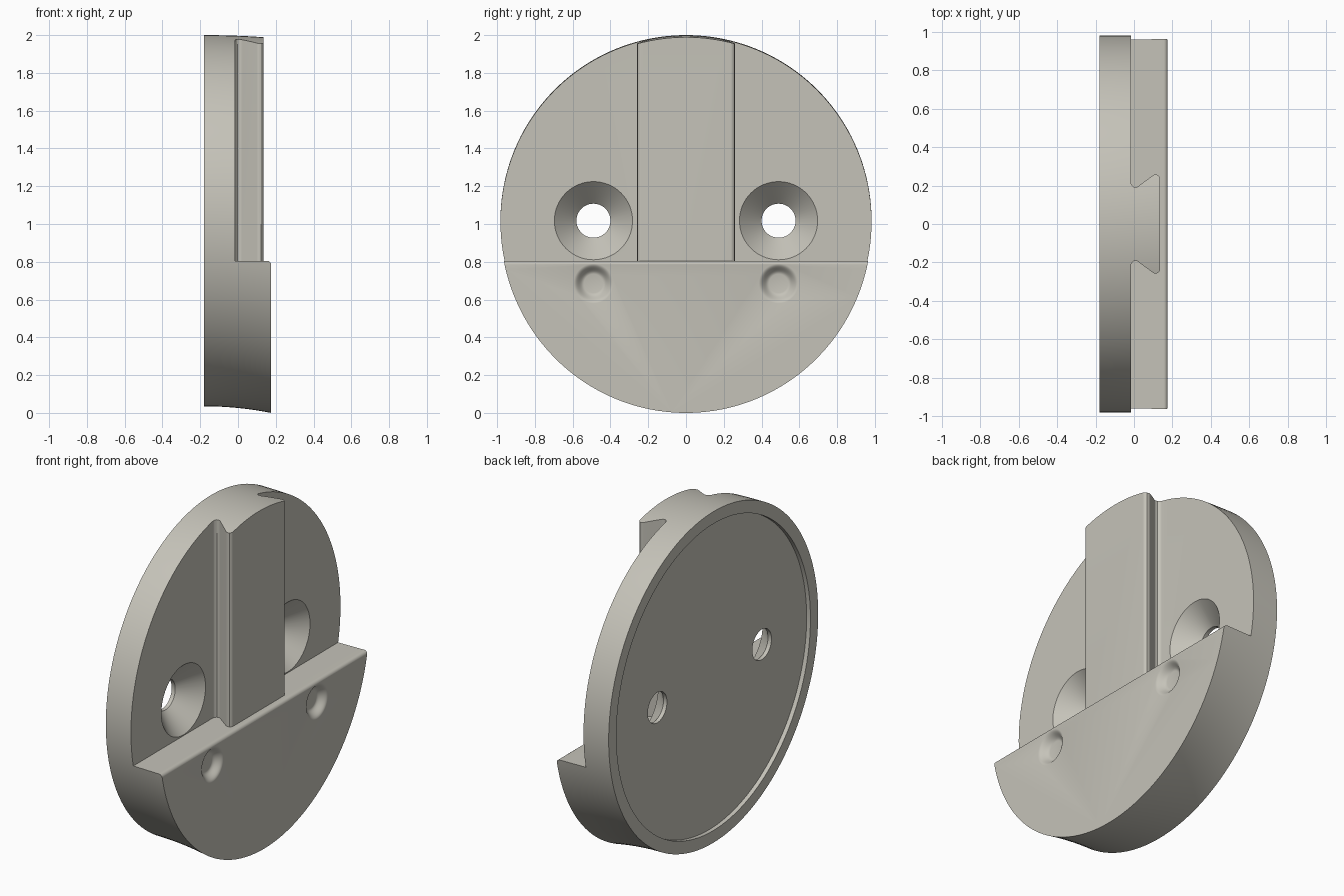
import bpy, bmesh, math
from mathutils import Vector

if "Cube" in bpy.data.objects:
    bpy.data.objects.remove(bpy.data.objects["Cube"])

R, CZ = 0.9825, 1.0175          # disc radius and centre height
BACK, FACE, RIB, FRONT = -0.18, -0.015, 0.135, 0.175
LEDGE = 0.805

mat = bpy.data.materials.new("warm grey")
mat.diffuse_color = (0.56, 0.545, 0.485, 1)
mat.use_nodes = True
mat.node_tree.nodes["Principled BSDF"].inputs["Base Color"].default_value = mat.diffuse_color


def finish(bm, name):
    bmesh.ops.recalc_face_normals(bm, faces=bm.faces)
    me = bpy.data.meshes.new(name)
    bm.to_mesh(me)
    bm.free()
    me.materials.append(mat)
    ob = bpy.data.objects.new(name, me)
    bpy.context.collection.objects.link(ob)
    return ob


def lathe(name, profile, y=0, z=CZ, n=64, bend=False):
    """Closed solid turned about the x axis from (x, radius) pairs."""
    bm = bmesh.new()
    rings = []
    for x, r in profile:
        ring = []
        t2 = ((x - BACK) / (FRONT - BACK)) ** 2 if bend else 0
        for i in range(n):
            a = 2 * math.pi * i / n
            h = r * math.cos(a)
            drop = t2 * (0.0245 - 0.0105 * h / R)
            ring.append(bm.verts.new((x, y + r * math.sin(a), z + h - drop)))
        rings.append(ring)
    for a, b in zip(rings, rings[1:]):
        for i in range(n):
            j = (i + 1) % n
            bm.faces.new((a[i], a[j], b[j], b[i]))
    bm.faces.new(rings[0])
    bm.faces.new(rings[-1])
    return finish(bm, name)


def prism(name, points, along):
    bm = bmesh.new()
    face = bm.faces.new([bm.verts.new(p) for p in points])
    new = bmesh.ops.extrude_face_region(bm, geom=[face])["geom"]
    bmesh.ops.translate(bm, vec=Vector(along),
                        verts=[v for v in new if isinstance(v, bmesh.types.BMVert)])
    return finish(bm, name)


def corner(p, q, s, r, n=6):
    """Rounded corner at q between p and s."""
    p, q, s = Vector(p), Vector(q), Vector(s)
    u, v = (p - q).normalized(), (s - q).normalized()
    half = u.angle(v) / 2
    c = q + (u + v).normalized() * (r / math.sin(half))
    a = q + u * (r / math.tan(half)) - c
    b = q + v * (r / math.tan(half)) - c
    out = []
    for i in range(n + 1):
        d = a.lerp(b, i / n).normalized() * r
        out.append(tuple(c + d))
    return out


# Disc with a slightly curved, sweeping rim
steps = 12
body = lathe("mounting_disc",
             [(BACK + (FRONT - BACK) * i / steps, R) for i in range(steps + 1)],
             n=160, bend=True)

# Space around the dovetail rib
foot, tip = (FACE, 0.17), (RIB, 0.28)
half = ([(FACE, 1.2)] + corner((FACE, 1.2), foot, tip, 0.022)
        + corner(foot, tip, (RIB, 0), 0.022))
outline = half + [(x, -y) for x, y in reversed(half)] + [(0.4, -1.2), (0.4, 1.2)]
cutters = [prism("rib_cutter", [(x, y, LEDGE) for x, y in outline], (0, 0, 1.5))]

# Rounded front edge of the ledge
edge = corner((0, LEDGE), (FRONT, LEDGE), (FRONT, 0), 0.02)
edge += [(0.25, LEDGE - 0.02), (0.25, 0.85), (edge[0][0], 0.85)]
cutters.append(prism("ledge_cutter", [(x, -1.2, z) for x, z in edge], (0, 2.4, 0)))

# Shallow recess in the back
cutters.append(lathe("recess_cutter", [(-0.3, 0.91), (-0.155, 0.91)], n=160))

for y in (-0.49, 0.49):
    # Countersunk screw holes
    cutters.append(lathe("hole_cutter", [(-0.35, 0.09), (-0.132, 0.09),
                                         (FACE, 0.207), (0.03, 0.207)], y=y))
    # Soft round dimples below the ledge
    dip = [(FRONT - 0.04 * (0.5 + 0.5 * math.cos(math.pi * i / 8)),
            0.05 + 0.055 * i / 8) for i in range(9)]
    cutters.append(lathe("dimple_cutter", dip + [(0.25, 0.105)], y=y, z=0.685))

bpy.context.view_layer.objects.active = body
for c in cutters:
    m = body.modifiers.new(c.name, 'BOOLEAN')
    m.operation, m.solver, m.object = 'DIFFERENCE', 'EXACT', c
    bpy.ops.object.modifier_apply(modifier=m.name)
    bpy.data.objects.remove(c)

body.select_set(True)
bpy.ops.object.shade_smooth_by_angle(angle=math.radians(30))
